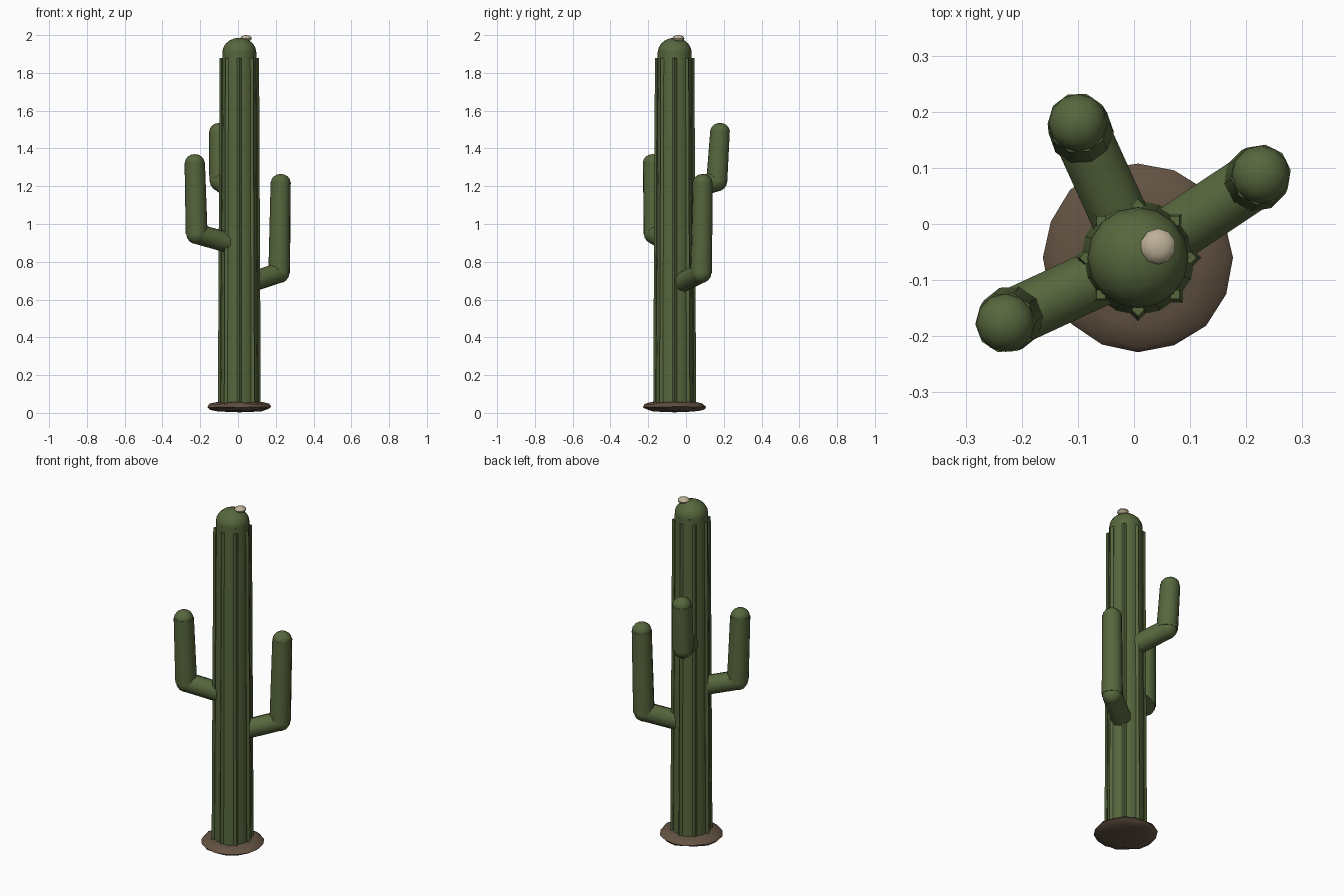
import bpy, math, random
from mathutils import Vector

random.seed(4)
if "Cube" in bpy.data.objects:
    bpy.data.objects.remove(bpy.data.objects["Cube"], do_unlink=True)


def material(name, rgb):
    m = bpy.data.materials.new(name)
    m.use_nodes = True
    m.diffuse_color = (*rgb, 1)
    m.node_tree.nodes["Principled BSDF"].inputs["Base Color"].default_value = (*rgb, 1)
    return m


GREEN = material("cactus green", (0.095, 0.135, 0.047))
BROWN = material("soil brown", (0.125, 0.085, 0.055))
CREAM = material("flower cream", (0.52, 0.44, 0.32))


def finish(name, mat, smooth=True):
    ob = bpy.context.object
    ob.name = name
    ob.data.materials.append(mat)
    if smooth:
        bpy.ops.object.shade_smooth_by_angle(angle=math.radians(40))
    return ob


def limb(name, a, b, r1, r2, sides=10, smooth=True, spin=0):
    """Tapered tube from a to b."""
    a, b = Vector(a), Vector(b)
    d = b - a
    bpy.ops.mesh.primitive_cone_add(vertices=sides, radius1=r1, radius2=r2,
                                    depth=d.length, location=(a + b) / 2)
    ob = finish(name, GREEN, smooth)
    if spin:
        ob.rotation_euler.z = spin
    else:
        ob.rotation_euler = d.to_track_quat("Z", "Y").to_euler()
    return ob


def ball(name, loc, size, mat, segments=12, rings=8):
    bpy.ops.mesh.primitive_uv_sphere_add(segments=segments, ring_count=rings,
                                         radius=1, location=loc)
    ob = bpy.context.object
    for v in ob.data.vertices:
        v.co = Vector(c * s for c, s in zip(v.co, size))
    return finish(name, mat)


CX, CY = 0.007, -0.06

# Soil mound with an uneven rim
mound = ball("soil_mound", (CX, CY, 0.033), (0.17, 0.17, 0.03), BROWN, 16, 8)
for v in mound.data.vertices:
    if abs(v.co.z) < 0.025:
        v.co.z += random.uniform(-0.005, 0.005)
        v.co.xy *= random.uniform(0.98, 1.02)

# Trunk and rounded top
limb("trunk", (CX, CY, 0.03), (CX, CY, 1.91), 0.102, 0.09, 16)
ball("trunk_top", (CX, CY, 1.908), (0.09, 0.09, 0.078), GREEN, 16, 10)

# Eight ribs leaning in with the trunk taper
for i in range(8):
    t = i * math.pi / 4
    c, s = math.cos(t), math.sin(t)
    rib = limb("rib_%d" % (i + 1), (0, 0, 0.04), (0, 0, 1.88), 0.0125, 0.0115, 4,
               smooth=False, spin=0.001)
    for v in rib.data.vertices:
        x, y = v.co.x, v.co.y
        reach = 0.101 if v.co.z < 0 else 0.093
        v.co.x = c * (reach + x) - s * y
        v.co.y = s * (reach + x) + c * y
    rib.location.x, rib.location.y = CX, CY

# Arms: root, elbow, tip
ARMS = {
    "left_arm": ((0.07, -0.018, 0.692), (0.218, 0.08, 0.742), (0.226, 0.088, 1.22)),
    "right_arm": ((-0.055, -0.092, 0.902), (-0.219, -0.168, 0.948), (-0.229, -0.176, 1.325)),
    "back_arm": ((-0.02, 0.0, 1.175), (-0.094, 0.163, 1.227), (-0.1, 0.18, 1.49)),
}
for name, (root, elbow, tip) in ARMS.items():
    limb(name + "_branch", root, elbow, 0.054, 0.054)
    limb(name + "_upright", elbow, tip, 0.058, 0.054)
    ball(name + "_elbow", elbow, (0.055,) * 3, GREEN)
    ball(name + "_tip", tip, (0.052, 0.052, 0.045), GREEN)

# Flower bud on the crown
ball("flower_bud", (CX + 0.036, CY + 0.02, 1.983), (0.032, 0.032, 0.017), CREAM, 10, 6)
